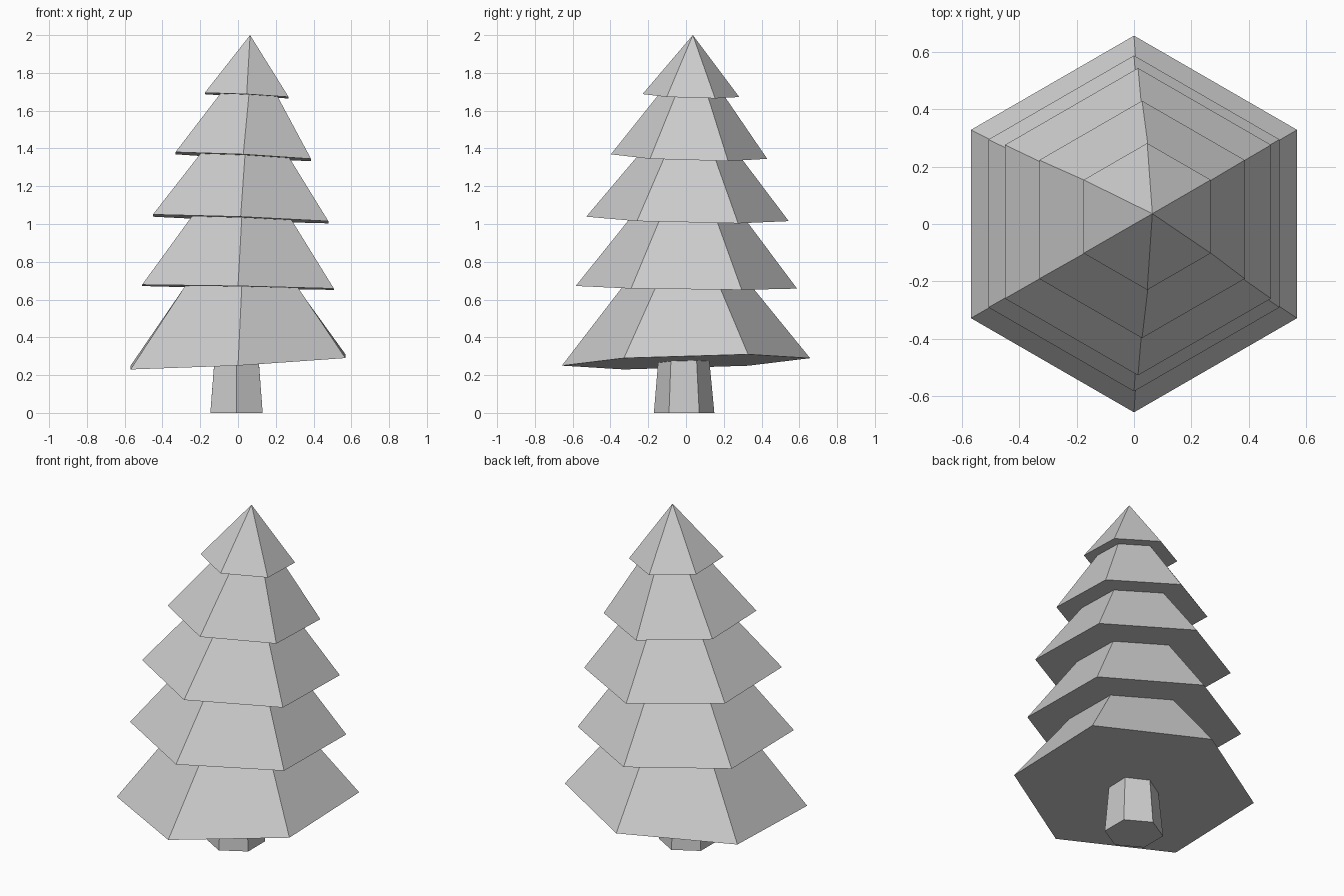
import bpy, bmesh
from math import cos, sin, radians

if "Cube" in bpy.data.objects:
    bpy.data.objects.remove(bpy.data.objects["Cube"])


def ring(bm, cx, cy, cz, r, a, b):
    """Hexagonal ring whose plane is tilted by slopes a (x) and b (y)."""
    verts = []
    for k in range(6):
        t = radians(30 + 60 * k)
        x, y = r * cos(t), r * sin(t)
        verts.append(bm.verts.new((cx + x, cy + y, cz + a * x + b * y)))
    return verts


def stacked(name, rings, apex=None):
    """Skin consecutive rings, cap the bottom, and optionally close to an apex."""
    bm = bmesh.new()
    loops = [ring(bm, *p) for p in rings]
    bm.faces.new(loops[0][::-1])
    for lo, hi in zip(loops, loops[1:]):
        for i in range(6):
            j = (i + 1) % 6
            bm.faces.new((lo[i], lo[j], hi[j], hi[i]))
    if apex:
        tip = bm.verts.new(apex)
        for i in range(6):
            bm.faces.new((loops[-1][i], loops[-1][(i + 1) % 6], tip))
    else:
        bm.faces.new(loops[-1])
    bmesh.ops.recalc_face_normals(bm, faces=bm.faces[:])
    me = bpy.data.meshes.new(name)
    bm.to_mesh(me)
    bm.free()
    ob = bpy.data.objects.new(name, me)
    bpy.context.collection.objects.link(ob)
    return ob


# Tapered trunk, its top following the underside of the foliage
stacked("trunk", [
    (-0.008, -0.01, 0.0, 0.16, 0, 0),
    (-0.008, -0.012, 0.27, 0.136, 0.053, 0.03),
])

# Foliage tiers: wide skirt rim, then narrow neck under the next skirt
stacked("foliage", [
    (0.0, 0.0, 0.27, 0.657, 0.053, 0.03),
    (0.02, 0.01, 0.665, 0.345, -0.02, -0.012),
    (0.0, 0.002, 0.665, 0.586, -0.02, -0.012),
    (0.02, 0.012, 1.027, 0.305, -0.038, -0.022),
    (0.014, 0.008, 1.027, 0.536, -0.038, -0.022),
    (0.037, 0.02, 1.357, 0.272, -0.05, -0.029),
    (0.028, 0.016, 1.357, 0.414, -0.05, -0.029),
    (0.058, 0.03, 1.68, 0.175, -0.05, -0.03),
    (0.046, 0.026, 1.68, 0.256, -0.05, -0.03),
], apex=(0.064, 0.036, 2.0))
